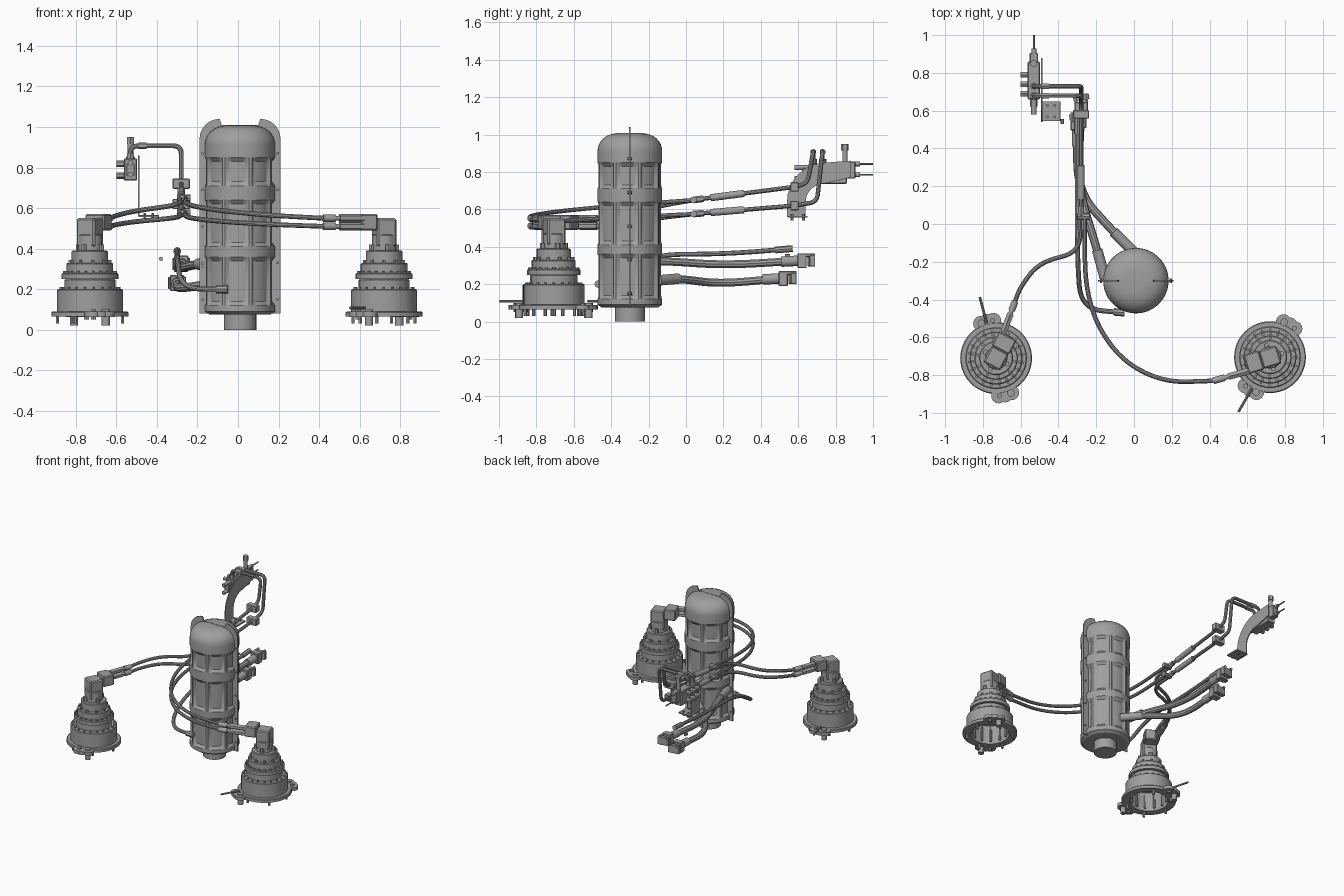
import bpy, bmesh, math
from mathutils import Vector, Matrix

if "Cube" in bpy.data.objects:
    bpy.data.objects.remove(bpy.data.objects["Cube"])

shade = (0.35, 0.35, 0.35, 1)
grey = bpy.data.materials.new("machine grey")
grey.use_nodes = True
grey.diffuse_color = shade
grey.node_tree.nodes["Principled BSDF"].inputs["Base Color"].default_value = shade
made = []


def link(name, mesh):
    mesh.materials.clear()
    mesh.materials.append(grey)
    part = bpy.data.objects.new(name, mesh)
    bpy.context.collection.objects.link(part)
    made.append(part)


def finish(name, bm):
    bmesh.ops.recalc_face_normals(bm, faces=bm.faces)
    mesh = bpy.data.meshes.new(name)
    bm.to_mesh(mesh)
    bm.free()
    link(name, mesh)


def box(name, size, centre, turn=0):
    bm = bmesh.new()
    place = Matrix.Translation(centre) @ Matrix.Rotation(turn, 4, "Z") @ Matrix.Diagonal((*size, 1))
    bmesh.ops.create_cube(bm, size=1, matrix=place)
    bmesh.ops.bevel(bm, geom=bm.edges[:], offset=min(size) * 0.08, segments=1, affect="EDGES")
    finish(name, bm)


def rod(name, start, end, radius, sides=12):
    start, end = Vector(start), Vector(end)
    along = end - start
    bm = bmesh.new()
    place = Matrix.Translation((start + end) / 2) @ along.to_track_quat("Z", "Y").to_matrix().to_4x4()
    bmesh.ops.create_cone(bm, cap_ends=True, segments=sides, radius1=radius, radius2=radius,
                          depth=along.length, matrix=place)
    finish(name, bm)


def lathe(name, profile, centre, sides=48, shape=lambda side, row, radius: radius):
    """Spin (radius, height) pairs about an upright axis."""
    bm = bmesh.new()
    rings = []
    for row, (radius, z) in enumerate(profile):
        ring = []
        for side in range(sides):
            turn = math.tau * side / sides
            reach = shape(side, row, radius)
            ring.append(bm.verts.new(centre + Vector((reach * math.cos(turn), reach * math.sin(turn), z))))
        rings.append(ring)
    for low, high in zip(rings, rings[1:]):
        for side in range(sides):
            bm.faces.new((low[side - 1], low[side], high[side], high[side - 1]))
    bm.faces.new(rings[0])
    bm.faces.new(rings[-1])
    finish(name, bm)


def hose(name, corners, radius, bend=1):
    """Tube along straight runs whose corners are rounded by up to the bend length."""
    corners = [Vector(corner) for corner in corners]
    path = [corners[0]]
    for before, corner, after in zip(corners, corners[1:], corners[2:]):
        enter, leave = [corner + (other - corner).normalized() * min(bend, (other - corner).length / 2)
                        for other in (before, after)]
        for step in range(9):
            t = step / 8
            path.append(enter.lerp(corner, t).lerp(corner.lerp(leave, t), t))
    path.append(corners[-1])
    curve = bpy.data.curves.new(name, "CURVE")
    curve.dimensions = "3D"
    curve.bevel_depth, curve.bevel_resolution, curve.use_fill_caps = radius, 3, True
    spline = curve.splines.new("POLY")
    spline.points.add(len(path) - 1)
    for point, spot in zip(spline.points, path):
        point.co = (*spot, 1)
    guide = bpy.data.objects.new(name + "_path", curve)
    link(name, bpy.data.meshes.new_from_object(guide))
    bpy.data.objects.remove(guide)


def plate(name, outline, thickness):
    bm = bmesh.new()
    face = bm.faces.new([bm.verts.new(point) for point in outline])
    grown = bmesh.ops.extrude_face_region(bm, geom=[face])["geom"]
    bmesh.ops.translate(bm, vec=thickness, verts=[v for v in grown if isinstance(v, bmesh.types.BMVert)])
    finish(name, bm)


def arc(steps):
    """Cosine and sine pairs over a quarter turn."""
    return [(math.cos(math.pi / 2 * k / steps), math.sin(math.pi / 2 * k / steps)) for k in range(steps + 1)]


# Tank: full-width bands, panels sunk between upright ribs, domed top
tank = Vector((0.01, -0.3, 0))
wide = 0.173
shell = [(0.15, 0.075), (wide, 0.09)]
sunk_rows = set()
for low, high in ((0.12, 0.36), (0.41, 0.64), (0.71, 0.85)):
    sunk_rows.update((len(shell) + 1, len(shell) + 2))
    shell += [(wide, low), (wide, low + 0.02), (wide, high - 0.02), (wide, high)]
shell += [(wide * c ** 0.6, 0.91 + s / 10) for c, s in arc(8)[:-1]]
lathe("tank", shell, tank, 72,
      lambda side, row, radius: radius - 0.015 if row in sunk_rows and (side + 6) % 9 > 1 else radius)
rod("tank_outlet", tank, tank + Vector((0, 0, 0.09)), 0.08, 40)
rod("outlet_bore_ring", tank + Vector((0, 0, 0.002)), tank + Vector((0, 0, 0.05)), 0.05, 24)

# Seam plate with two raised lugs
rim = [(0.2, 0.08)] + [(0.1 + c / 10, 0.94 + s / 10) for c, s in arc(6)] + [(0.09, 1.01)]
outline = [tank + Vector((x, -0.004, z)) for x, z in rim]
outline += [tank + Vector((-x, -0.004, z)) for x, z in reversed(rim)]
plate("tank_seam", outline, (0, 0.008, 0))
for x in (-0.185, 0.185):
    for level in range(5):
        spot = tank + Vector((x, 0, 0.15 + level * 0.18))
        rod("seam_bolt", spot - Vector((0, 0.012, 0)), spot + Vector((0, 0.012, 0)), 0.007, 6)


# Gear motor unit, turned so that its hose block faces the given heading
def drive(side, centre, heading):
    def at(reach, degrees, z):
        turn = math.radians(heading + degrees)
        return centre + Vector((reach * math.cos(turn), reach * math.sin(turn), z))

    def bolts(name, count, reach, z, length, size):
        for k in range(count):
            turn = 360 * k / count
            rod(side + name, at(reach, turn, z), at(reach, turn, z + length), size, 6)

    # Hollow underside, then stepped tiers upward
    floor = 0.065
    profile = [(0.04, 0.22), (0.12, 0.2), (0.135, floor)]
    for radius, top in ((0.19, 0.09), (0.163, 0.2), (0.125, 0.25), (0.14, 0.28), (0.115, 0.33),
                        (0.09, 0.39), (0.06, 0.47)):
        profile += [(radius, floor), (radius, top - 0.005), (radius - 0.005, top)]
        floor = top
    lathe(side + "_gearbox", profile, centre)
    bolts("_drum_bolt", 20, 0.145, 0.19, 0.02, 0.007)
    bolts("_ring_bolt", 20, 0.126, 0.27, 0.02, 0.009)
    bolts("_cap_bolt", 10, 0.1, 0.32, 0.025, 0.009)
    bolts("_motor_bolt", 4, 0.064, 0.36, 0.06, 0.014)
    bolts("_stud", 6, 0.16, 0.03, 0.04, 0.009)
    bolts("_inner_rib", 12, 0.125, 0.08, 0.12, 0.008)
    turn = math.radians(heading)
    box(side + "_motor", (0.1, 0.1, 0.14), at(0, 0, 0.48), turn)
    box(side + "_hose_block", (0.085, 0.105, 0.08), at(0.09, 0, 0.53), turn)

    # Mounting ears, their studs and the arm
    for ear in (42, 222):
        for shift in (-10, 0, 10):
            rod(side + "_ear", at(0.2, ear + shift, 0.064), at(0.2, ear + shift, 0.089), 0.04, 24)
        rod(side + "_ear_stud", at(0.2, ear + 9, 0.02), at(0.2, ear + 9, 0.1), 0.02, 16)
        rod(side + "_ear_nut", at(0.2, ear - 9, 0.05), at(0.2, ear - 9, 0.1), 0.014, 6)
    rod(side + "_arm", at(0.19, 43, 0.108), at(0.335, 43, 0.108), 0.007, 8)


drive("right", Vector((-0.73, -0.71, 0)), 62)
drive("left", Vector((0.72, -0.705, 0)), 197)


def fitting(name, start, end):
    """Hose end: ferrule, thin stem and hex nut."""
    start, end = Vector(start), Vector(end)
    rod(name + "_ferrule", start, start.lerp(end, 0.3), 0.018, 16)
    rod(name + "_stem", start, end, 0.012)
    rod(name + "_nut", start.lerp(end, 0.4), end, 0.02, 6)


# Supply pipes from the valve to tees, then a hose to each drive
pipe_x, valve_x, crest = -0.28, -0.53, 0.907
right_plan = ((-0.29, 0.05), (-0.28, -0.15), (-0.5, -0.2), (-0.6, -0.33), (-0.63, -0.41))
left_plan = ((-0.26, 0.05), (-0.26, -0.4), (-0.1, -0.7), (0.15, -0.84), (0.42, -0.83))
for name, y, tee_z, clamp_z, block_z in (("upper", 0.68, 0.65, 0.72, 0.55), ("lower", 0.73, 0.575, 0.62, 0.51)):
    tee = Vector((pipe_x, 0.04, tee_z))
    clamp = Vector((pipe_x, 0.58, clamp_z))
    hose(name + "_supply_pipe", [(valve_x, y, 0.83), (valve_x, y, crest), (pipe_x, y, crest),
         (pipe_x, y - 0.03, clamp_z + 0.02), clamp, tee], 0.012, 0.04)
    rod(name + "_pipe_nut", (valve_x, y, 0.83), (valve_x, y, 0.87), 0.02, 6)
    rod(name + "_pipe_union", (valve_x + 0.04, y, crest), (valve_x + 0.08, y, crest), 0.017, 6)
    rod(name + "_pipe_sleeve", tee.lerp(clamp, 0.17), tee.lerp(clamp, 0.5), 0.019, 16)
    rod(name + "_tee_nut", tee, tee.lerp(clamp, 0.1), 0.018, 6)
    box(name + "_clamp", (0.085, 0.045, 0.05), clamp)
    rod(name + "_tee", tee - Vector((0.02, 0, 0)), tee + Vector((0.045, 0, 0)), 0.018, 8)
    for side, plan, block in (("right", right_plan, (-0.69, -0.57, block_z)),
                              ("left", left_plan, (0.62, -0.775, block_z))):
        sag = [(*spot, block_z + (tee_z - block_z) * (1 - k / 4) ** 1.4) for k, spot in enumerate(plan)]
        hose(f"{name}_{side}_hose", sag, 0.012)
        fitting(f"{name}_{side}_fitting", sag[-1], block)

# Thick tank hoses ending in bolted flanges
for name, start, collar, middle, end in (
        ("side_tank", (-0.15, -0.3, 0.315), (-0.2, -0.12, 0.325), (-0.3, 0.2, 0.3), (-0.28, 0.6, 0.325)),
        ("rear_tank", (0, -0.15, 0.22), (-0.12, -0.03, 0.23), (-0.3, 0.17, 0.2), (-0.3, 0.5, 0.23))):
    hose(name + "_hose", [start, collar, middle, end], 0.022)
    rod(name + "_collar", start, Vector(start).lerp(Vector(collar), 0.9), 0.028, 20)
    end = Vector(end)
    rod(name + "_ferrule", end - Vector((0, 0.09, 0.005)), end, 0.028, 20)
    box(name + "_end_block", (0.07, 0.05, 0.08), end + Vector((0, 0.02, 0)))
    box(name + "_end_flange", (0.085, 0.03, 0.06), end + Vector((0, 0.07, 0)), 0.15)
    for x in (-0.027, 0.027):
        rod(name + "_bolt", end + Vector((x, 0, 0.03)), end + Vector((x, 0.09, 0.03)), 0.01, 6)

# Thin drain hose round the tank
drain = [Vector(spot) for spot in ((-0.05, -0.47, 0.2), (-0.28, -0.45, 0.2), (-0.3, -0.2, 0.36),
                                   (-0.3, 0.2, 0.36), (-0.3, 0.57, 0.39))]
hose("drain_hose", drain, 0.013)
rod("drain_fitting", drain[0], drain[0].lerp(drain[1], 0.25), 0.02, 8)
rod("drain_end", drain[-1].lerp(drain[-2], 0.25), drain[-1], 0.018, 8)

# Curved valve bracket and its foot
bend_y, bend_z = 0.75, 0.64
outer = [(bend_y - 0.21 * c, bend_z + 0.21 * s) for c, s in arc(8)]
inner = [(bend_y - 0.11 * c, bend_z + 0.1 * s) for c, s in arc(8)]
outline = [(0.54, 0.56)] + outer + [(0.88, 0.86), (0.88, 0.77)] + inner[::-1] + [(0.64, 0.56)]
plate("valve_bracket", [(-0.492, y, z) for y, z in outline], (0.007, 0, 0))
foot = Vector((-0.44, 0.597, 0.56))
box("bracket_foot", (0.1, 0.105, 0.01), foot)
for x in (-0.02, 0.02):
    for y in (-0.03, 0.03):
        rod("foot_bolt", foot + Vector((x, y, -0.02)), foot + Vector((x, y, 0.015)), 0.008, 6)
rod("loose_pin", (-0.38, 0.53, 0.35), (-0.38, 0.555, 0.35), 0.01, 8)

# Control valve with spools and ports
box("valve_body", (0.065, 0.2, 0.11), (valve_x, 0.76, 0.79))
box("valve_end_cap", (0.045, 0.05, 0.09), (valve_x, 0.88, 0.81))
box("valve_front_cap", (0.04, 0.04, 0.06), (valve_x, 0.64, 0.79))
for z in (0.785, 0.843):
    rod("spool_end", (valve_x, 0.86, z), (valve_x, 0.93, z), 0.013)
    rod("spool_tip", (valve_x, 0.92, z), (valve_x, 1, z), 0.005, 8)
    rod("spool_front", (valve_x, 0.58, z - 0.02), (valve_x, 0.66, z - 0.02), 0.014)
    for y in (0.69, 0.74, 0.79):
        rod("valve_port", (valve_x - 0.07, y, z - 0.025), (valve_x, y, z - 0.025), 0.016, 6)
rod("return_port", (valve_x, 0.85, 0.8), (valve_x, 0.85, 0.93), 0.014)
rod("return_port_nut", (valve_x, 0.85, 0.915), (valve_x, 0.85, 0.95), 0.02, 6)

# Soft shading with crisp edges
for part in bpy.context.selected_objects:
    part.select_set(False)
for part in made:
    part.select_set(True)
bpy.context.view_layer.objects.active = made[0]
bpy.ops.object.shade_smooth_by_angle(angle=math.radians(32))
